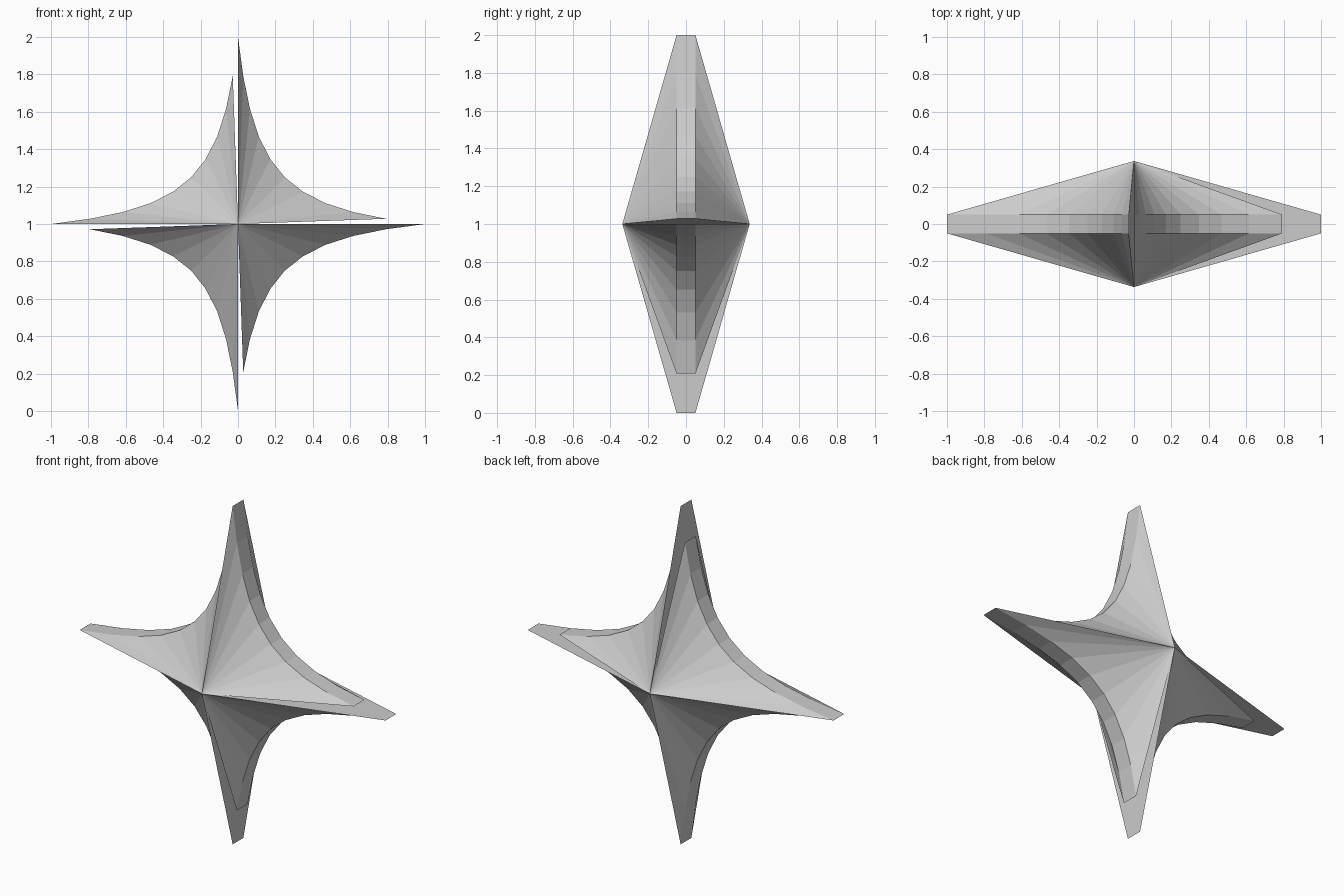
import bpy, bmesh
from math import pi
from mathutils import Matrix

if "Cube" in bpy.data.objects:
    bpy.data.objects.remove(bpy.data.objects["Cube"])

APEX, RIM = 0.337, 0.05   # half depth at the hub and along the outer edge
STEPS = 10


def curve(t):
    """Concave edge running from the tip (0, 1) towards (1, 0)."""
    def axis(p0, p1, p2, p3):
        s = 1 - t
        return s**3 * p0 + 3 * s * s * t * p1 + 3 * s * t * t * p2 + t**3 * p3
    return axis(0, 0.083, 0.25, 1), axis(1, 0.25, 0.083, 0)


def blade(name, angle):
    bm = bmesh.new()
    front_hub = bm.verts.new((0, -APEX, 0))
    back_hub = bm.verts.new((0, APEX, 0))
    # the curve stops one step short, leaving a slit beside the next blade
    pts = [curve(i / STEPS) for i in range(STEPS)]
    front = [bm.verts.new((x, -RIM, z)) for x, z in pts]
    back = [bm.verts.new((x, RIM, z)) for x, z in pts]
    # faceted sides and outer rim
    for i in range(STEPS - 1):
        bm.faces.new((front_hub, front[i], front[i + 1]))
        bm.faces.new((back_hub, back[i + 1], back[i]))
        bm.faces.new((front[i], back[i], back[i + 1], front[i + 1]))
    # flat faces along the slits
    for i in (0, -1):
        bm.faces.new((front_hub, front[i], back[i], back_hub))
    bmesh.ops.recalc_face_normals(bm, faces=bm.faces)
    bm.transform(Matrix.Translation((0, 0, 1)) @ Matrix.Rotation(angle, 4, 'Y'))
    mesh = bpy.data.meshes.new(name)
    bm.to_mesh(mesh)
    bm.free()
    bpy.context.collection.objects.link(bpy.data.objects.new(name, mesh))


# four identical blades turned around the hub
for i, side in enumerate(("upper_right", "lower_right", "lower_left", "upper_left")):
    blade("star_blade_" + side, i * pi / 2)
